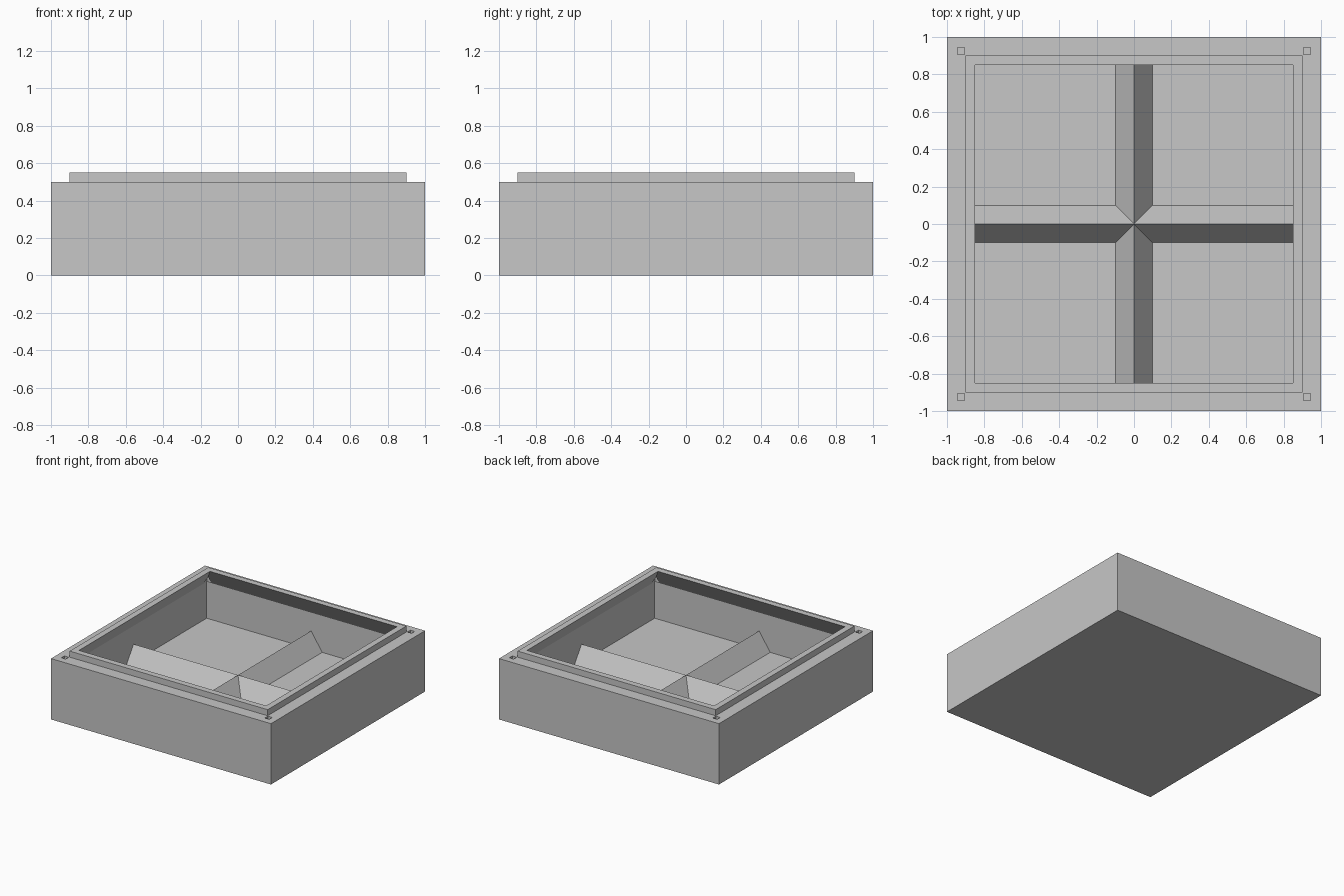
import bpy
import bmesh

cube = bpy.data.objects.get("Cube")
if cube:
    bpy.data.objects.remove(cube, do_unlink=True)

grey = bpy.data.materials.new("plain_grey")
grey.use_nodes = True
colour = (0.57, 0.57, 0.57, 1)
grey.diffuse_color = colour
grey.node_tree.nodes["Principled BSDF"].inputs["Base Color"].default_value = colour


def finish(name, bm):
    """Turn a bmesh into a named grey object."""
    bmesh.ops.recalc_face_normals(bm, faces=bm.faces)
    mesh = bpy.data.meshes.new(name)
    bm.to_mesh(mesh)
    bm.free()
    mesh.materials.append(grey)
    obj = bpy.data.objects.new(name, mesh)
    bpy.context.collection.objects.link(obj)
    return obj


def square_shell(name, profile):
    """Stack square rings of (half width, height), capped at both ends."""
    bm = bmesh.new()
    rings = []
    for h, z in profile:
        corners = ((-h, -h), (h, -h), (h, h), (-h, h))
        rings.append([bm.verts.new((x, y, z)) for x, y in corners])
    for a, b in zip(rings, rings[1:]):
        for i in range(4):
            j = (i + 1) % 4
            bm.faces.new((a[i], a[j], b[j], b[i]))
    bm.faces.new(rings[0])
    bm.faces.new(rings[-1])
    return finish(name, bm)


def ridge(name, along_x):
    """Triangular prism running wall to wall across the floor."""
    bm = bmesh.new()
    ends = []
    for t in (-INNER, INNER):
        section = ((-0.1, FLOOR), (0.1, FLOOR), (0, 0.25))
        ends.append([bm.verts.new((t, s, z) if along_x else (s, t, z))
                     for s, z in section])
    a, b = ends
    bm.faces.new(a)
    bm.faces.new(b)
    for i in range(3):
        j = (i + 1) % 3
        bm.faces.new((a[i], a[j], b[j], b[i]))
    return finish(name, bm)


INNER, FLOOR = 0.95, 0.1

# Tray: outer wall, rim, raised lip, undercut slope, inner wall and floor
tray = square_shell("tray", [
    (1, 0), (1, 0.5), (0.9, 0.5), (0.9, 0.55),
    (0.85, 0.55), (INNER, 0.4), (INNER, FLOOR)])

# Square corner holes passing through the rim into the undercut
bm = bmesh.new()
for sx in (-1, 1):
    for sy in (-1, 1):
        made = bmesh.ops.create_cube(bm, size=1)["verts"]
        bmesh.ops.scale(bm, verts=made, vec=(0.04, 0.04, 0.25))
        bmesh.ops.translate(bm, verts=made, vec=(sx * 0.925, sy * 0.925, 0.475))
cutter = finish("hole_cutter", bm)
cutter.hide_render = True

cut = tray.modifiers.new("corner_holes", "BOOLEAN")
cut.operation = "DIFFERENCE"
cut.solver = "EXACT"
cut.object = cutter
bpy.context.view_layer.objects.active = tray
bpy.ops.object.modifier_apply(modifier=cut.name)
bpy.data.objects.remove(cutter, do_unlink=True)

# Crossed floor ridges
ridge("ridge_side_to_side", True)
ridge("ridge_front_to_back", False)
